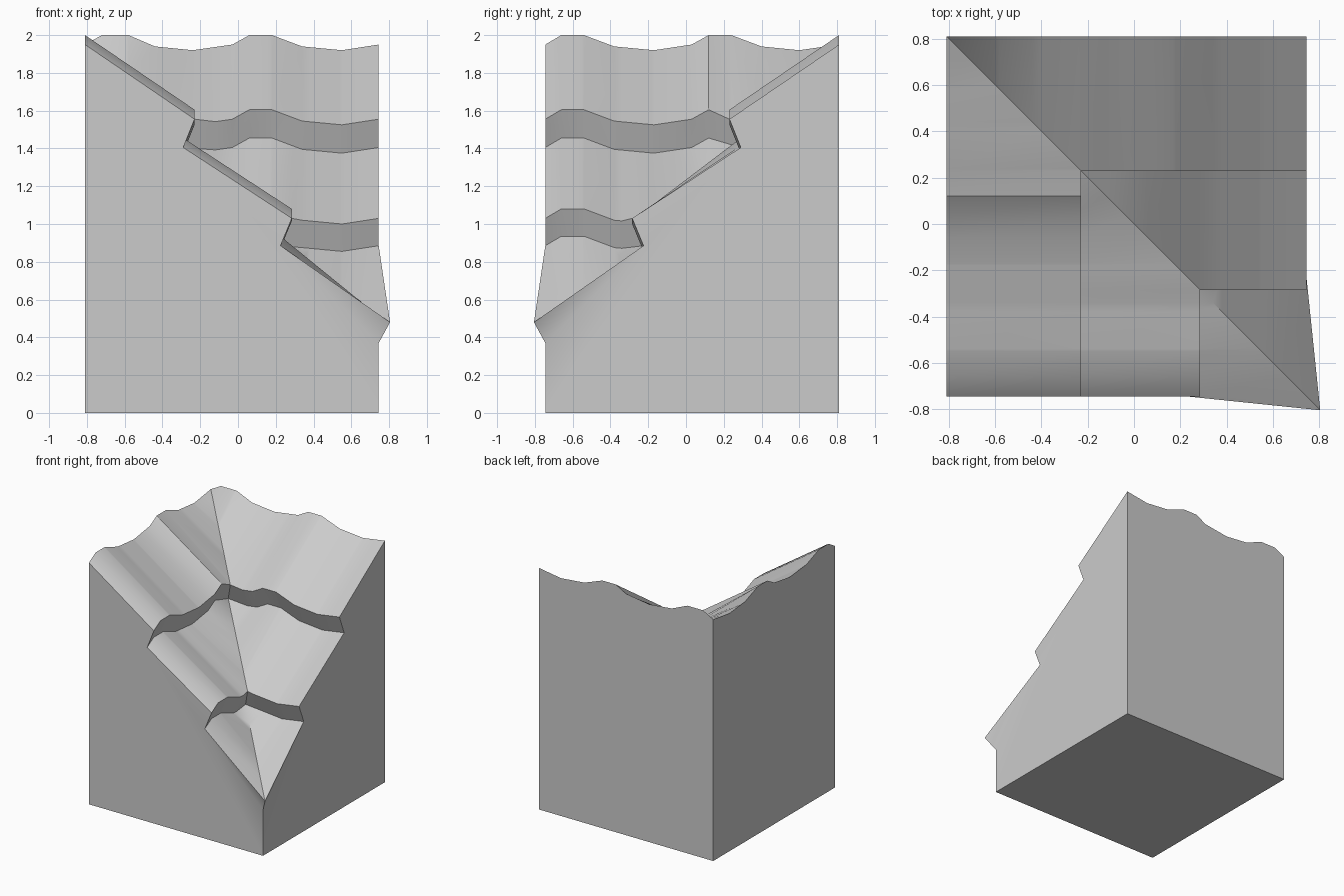
import bpy, bmesh, math

if "Cube" in bpy.data.objects:
    bpy.data.objects.remove(bpy.data.objects["Cube"])

LO, HI, UNDER = -0.81, 0.745, 0.06
# tile wave (position along the eave, height offset) for the left and back slopes
WAVES = [
    [(-.745, 0), (-.66, .05), (-.54, .05), (-.38, -.01), (-.17, -.03), (.03, 0),
     (.12, .05), (.24, .05), (.40, -.01), (.60, -.03), (.81, 0)],
    [(-.745, 0), (-.55, -.03), (-.34, -.01), (-.18, .05), (-.06, .05), (.03, 0),
     (.24, -.03), (.44, -.01), (.58, .05), (.72, .05), (.81, 0)],
]
# tile courses: start, start height, end, end height, where the course is cut
ROWS = [(LO, 1.95, -.23, 1.555, -.23),
        (-.23 - UNDER, 1.405, .285, 1.03, .285),
        (.285 - UNDER, .885, .805, .48, HI)]
KNOTS = sorted({p for w in WAVES for p, _ in w})

bm = bmesh.new()


def wave(side, p):
    for (p0, h0), (p1, h1) in zip(WAVES[side], WAVES[side][1:]):
        if p <= p1:
            return h0 + (h1 - h0) * (p - p0) / (p1 - p0)
    return 0


def place(side, x, y, z):
    return (x, y, z) if side == 0 else (-y, -x, z)


def face(side, pts):
    clean = []
    for p in pts:
        q = place(side, *p)
        if all(math.dist(q, c) > 1e-5 for c in clean):
            clean.append(q)
    if len(clean) > 2:
        bm.faces.new([bm.verts.new(c) for c in clean])


def roof_point(side, row, x, y):
    a, za, b, zb, cut = row
    if x >= HI - 1e-6:                       # pulled-out tip of the valley
        return (b, -b, zb)
    z = za + (zb - za) * (x - a) / (b - a)
    on_valley = abs(x + y) < 1e-6
    return (x, y, z + (0 if on_valley else wave(side, y)))


for side in (0, 1):
    # wavy tile courses, trimmed along the diagonal valley
    for row in ROWS:
        a, cut = row[0], row[4]
        ys = sorted({k for k in KNOTS if k < -a - UNDER - 1e-4} | {-cut, -a})
        for y0, y1 in zip(ys, ys[1:]):
            face(side, [roof_point(side, row, a, y0), roof_point(side, row, a, y1),
                        roof_point(side, row, min(cut, -y1), y1),
                        roof_point(side, row, min(cut, -y0), y0)])
    # undercut step below each course
    for up, down in zip(ROWS, ROWS[1:]):
        b, a = up[4], down[0]
        ks = [k for k in KNOTS if k < -b - 1e-4]
        top = [roof_point(side, up, b, y) for y in ks + [-b]]
        low = [roof_point(side, down, a, y) for y in ks + [-a]]
        for i in range(len(ks)):
            face(side, [top[i], top[i + 1], low[i + 1], low[i]])
    # stepped wall with the small flap to the tip
    prof = []
    for row in ROWS:
        prof.append(roof_point(side, row, row[0], -HI))
        if row[4] < HI:
            prof.append(roof_point(side, row, row[4], -HI))
    corner = (HI, -HI, .37)
    face(side, [(LO, -HI, 0), (HI, -HI, 0), corner] + prof[::-1])
    face(side, [corner, roof_point(side, ROWS[2], HI, -HI), prof[-1]])
    # tall wall with the wavy top
    ys = [k for k in KNOTS if k < -LO - UNDER - 1e-4] + [-LO]
    face(side, [(LO, -LO, 0), (LO, -HI, 0)] + [roof_point(side, ROWS[0], LO, y) for y in ys])

# underside
face(0, [(LO, -HI, 0), (HI, -HI, 0), (HI, -LO, 0), (LO, -LO, 0)])

bmesh.ops.remove_doubles(bm, verts=bm.verts, dist=1e-4)
bmesh.ops.recalc_face_normals(bm, faces=bm.faces)
mesh = bpy.data.meshes.new("roof_inner_corner")
bm.to_mesh(mesh)
bm.free()
roof = bpy.data.objects.new("roof_inner_corner", mesh)
bpy.context.collection.objects.link(roof)
bpy.context.view_layer.objects.active = roof
roof.select_set(True)
bpy.ops.object.shade_smooth_by_angle(angle=math.radians(35))
